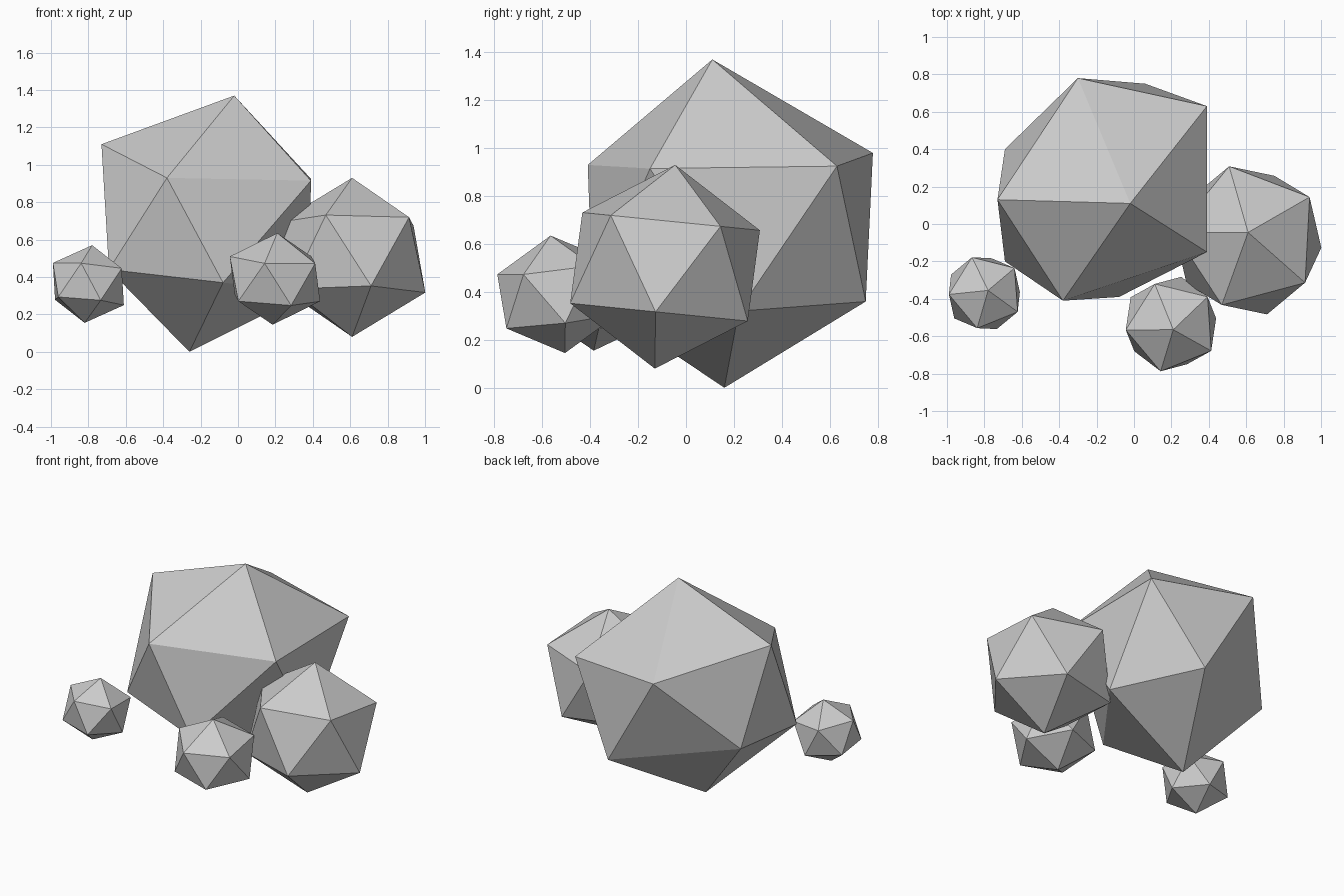
import bpy, bmesh
from math import cos, sin, radians
from mathutils import Vector

if "Cube" in bpy.data.objects:
    bpy.data.objects.remove(bpy.data.objects["Cube"])


def stone(name, top, bottom, upper, lower):
    """Flat-faced 20-sided stone: two tips and two staggered rings of five."""
    bm = bmesh.new()
    t, b = bm.verts.new(top), bm.verts.new(bottom)
    u = [bm.verts.new(p) for p in upper]
    l = [bm.verts.new(p) for p in lower]
    for i in range(5):
        j = (i + 1) % 5
        for tri in ((t, u[i], u[j]), (u[i], l[i], u[j]), (u[j], l[i], l[j]), (b, l[j], l[i])):
            bm.faces.new(tri)
    bmesh.ops.recalc_face_normals(bm, faces=bm.faces)
    mesh = bpy.data.meshes.new(name)
    bm.to_mesh(mesh)
    bm.free()
    obj = bpy.data.objects.new(name, mesh)
    bpy.context.collection.objects.link(obj)
    return obj


def regular_stone(name, top, bottom, radius, yaw):
    """Even stone: rings are spaced around the tip-to-tip axis."""
    top, bottom = Vector(top), Vector(bottom)
    centre, half = (top + bottom) / 2, (top - bottom) / 2
    tilt = Vector((0, 0, 1)).rotation_difference(half)

    def ring(start, side):
        angles = [radians(start + 72 * i) for i in range(5)]
        return [centre + half * 0.447 * side + tilt @ Vector((radius * cos(a), radius * sin(a), 0))
                for a in angles]

    return stone(name, top, bottom, ring(yaw, 1), ring(yaw + 36, -1))


# Large irregular boulder
stone("large_boulder", (-0.02, 0.11, 1.37), (-0.26, 0.16, 0.0),
      [(0.39, 0.63, 0.925), (-0.30, 0.78, 0.98), (-0.73, 0.13, 1.11),
       (-0.38, -0.41, 0.93), (0.39, -0.15, 0.915)],
      [(0.06, 0.75, 0.36), (-0.69, 0.40, 0.50), (-0.69, -0.20, 0.44),
       (-0.08, -0.39, 0.37), (0.38, 0.22, 0.32)])

# Smaller stones around it
regular_stone("medium_boulder", (0.61, -0.045, 0.93), (0.61, -0.13, 0.08), 0.392, 33)
regular_stone("front_stone", (0.21, -0.565, 0.635), (0.185, -0.505, 0.145), 0.248, 40)
regular_stone("left_stone", (-0.78, -0.355, 0.57), (-0.82, -0.385, 0.155), 0.2, 40)
